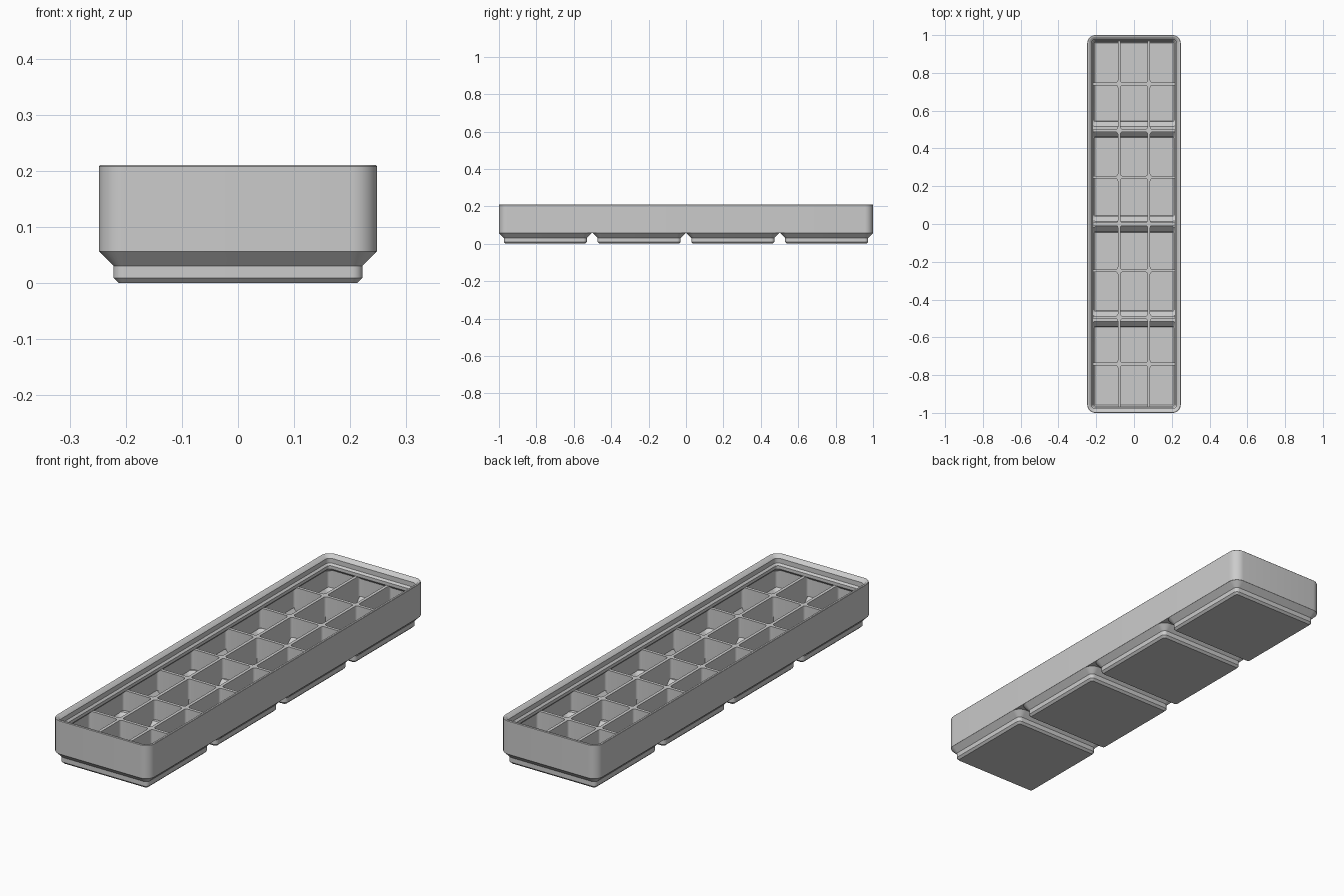
import bpy
import bmesh
from math import cos, sin, pi, radians
from mathutils import Vector

S = 2 / 167.5          # millimetres to scene units
PITCH = 42             # spacing of the feet
EDGE, RADIUS = 20.75, 3.75
WALL = 19.8            # half width of the inside
DIV_TOP = 12.8
UNITS = [(i - 1.5) * PITCH for i in range(4)]

if "Cube" in bpy.data.objects:
    bpy.data.objects.remove(bpy.data.objects["Cube"])

grey = bpy.data.materials.new("plain grey")
grey.use_nodes = True
colour = (0.6, 0.6, 0.6, 1)
grey.diffuse_color = colour
grey.node_tree.nodes["Principled BSDF"].inputs["Base Color"].default_value = colour


def ring(bm, hx, hy, r, z, cx=0, cy=0, seg=8):
    """Rounded rectangle of vertices."""
    verts = []
    for q, (sx, sy) in enumerate([(1, 1), (-1, 1), (-1, -1), (1, -1)]):
        for k in range(seg + 1):
            a = (q + k / seg) * pi / 2
            verts.append(bm.verts.new((cx + sx * (hx - r) + r * cos(a),
                                       cy + sy * (hy - r) + r * sin(a), z)))
    return verts


def loft(bm, rings):
    for a, b in zip(rings, rings[1:]):
        for i in range(len(a)):
            j = (i + 1) % len(a)
            bm.faces.new((a[i], a[j], b[j], b[i]))


def fill(bm, rings):
    """Flat sheet inside the first ring, with the others as holes."""
    edges = []
    for r in rings:
        for i in range(len(r)):
            pair = (r[i - 1], r[i])
            edges.append(bm.edges.get(pair) or bm.edges.new(pair))
    bmesh.ops.triangle_fill(bm, edges=edges, use_beauty=True, normal=Vector((0, 0, 1)))


def unit_rings(bm, profile, cy, extra):
    """Stack of rounded rectangles; extra lengthens them along y."""
    return [ring(bm, h, h + extra, RADIUS - EDGE + h, z, 0, cy) for h, z in profile]


def finish(bm, name):
    bmesh.ops.recalc_face_normals(bm, faces=bm.faces)
    bmesh.ops.scale(bm, vec=(S, S, S), verts=bm.verts)
    mesh = bpy.data.meshes.new(name)
    bm.to_mesh(mesh)
    bm.free()
    mesh.materials.append(grey)
    obj = bpy.data.objects.new(name, mesh)
    bpy.context.collection.objects.link(obj)
    bpy.ops.object.select_all(action='DESELECT')
    obj.select_set(True)
    bpy.context.view_layer.objects.active = obj
    bpy.ops.object.shade_smooth_by_angle(angle=radians(28))


# Tray shell: outer wall, stepped lip, undercut and inner wall
bm = bmesh.new()
shell = unit_rings(bm, [(EDGE, 4.75), (EDGE, 17.45), (20.6, 17.62), (20.4, 17.67),
                        (20.15, 17.64), (19.9, 17.55), (18.85, 16.5), (18.85, 14.7),
                        (18.15, 14), (18.15, DIV_TOP), (WALL + .05, 11.1),
                        (WALL + .05, 5.15)], 0, 63)
loft(bm, shell)

# Hollow feet, outside and inside
tops, sills = [], []
for cy in UNITS:
    foot = unit_rings(bm, [(17.8, 0), (18.6, .8), (18.6, 2.6), (20.72, 4.75)], cy, 0)
    well = unit_rings(bm, [(17.25, 1), (17.65, 1.4), (17.65, 3), (WALL, 5.15)], cy, 0)
    for stack in (foot, well):
        loft(bm, stack)
        bm.faces.new(stack[0])
    tops.append(foot[-1])
    sills.append(well[-1])
fill(bm, [shell[0]] + tops)
fill(bm, [shell[-1]] + sills)
finish(bm, "tray_body")

# Upper dividers: a grid of cells with rounded corners
bm = bmesh.new()
levels = (5, DIV_TOP)
cell_x, cell_y = 2 * WALL / 3, 2 * (WALL + 63) / 8
frame = [ring(bm, 20, 83, 2.9, z) for z in levels]
loft(bm, frame)
holes = []
for i in range(3):
    for j in range(8):
        cx, cy = (i - 1) * cell_x, (j - 3.5) * cell_y
        hole = [ring(bm, cell_x / 2 - .6, cell_y / 2 - .6, 1, z, cx, cy, 5) for z in levels]
        loft(bm, hole)
        holes.append(hole)
for k in range(2):
    fill(bm, [frame[k]] + [h[k] for h in holes])
finish(bm, "compartment_grid")

# Lower dividers: slabs shaped to the inside of each foot
SLAB = [(17.4, .9), (17.9, 1.4), (17.9, 2.9), (20, 5.1)]
OUTLINE = SLAB + [(-h, z) for h, z in reversed(SLAB)]


def slab(bm, place):
    sides = [[bm.verts.new(place(h, t, z)) for h, z in OUTLINE] for t in (-.6, .6)]
    loft(bm, sides)
    for side in sides:
        bm.faces.new(side)


bm = bmesh.new()
for n, cy in enumerate(UNITS):
    for x in (-cell_x / 2, cell_x / 2):
        slab(bm, lambda h, t, z: (x + t, cy + h, z))
    y = (2 * n - 3) * cell_y
    slab(bm, lambda h, t, z: (h, y + t, z))
finish(bm, "lower_dividers")
